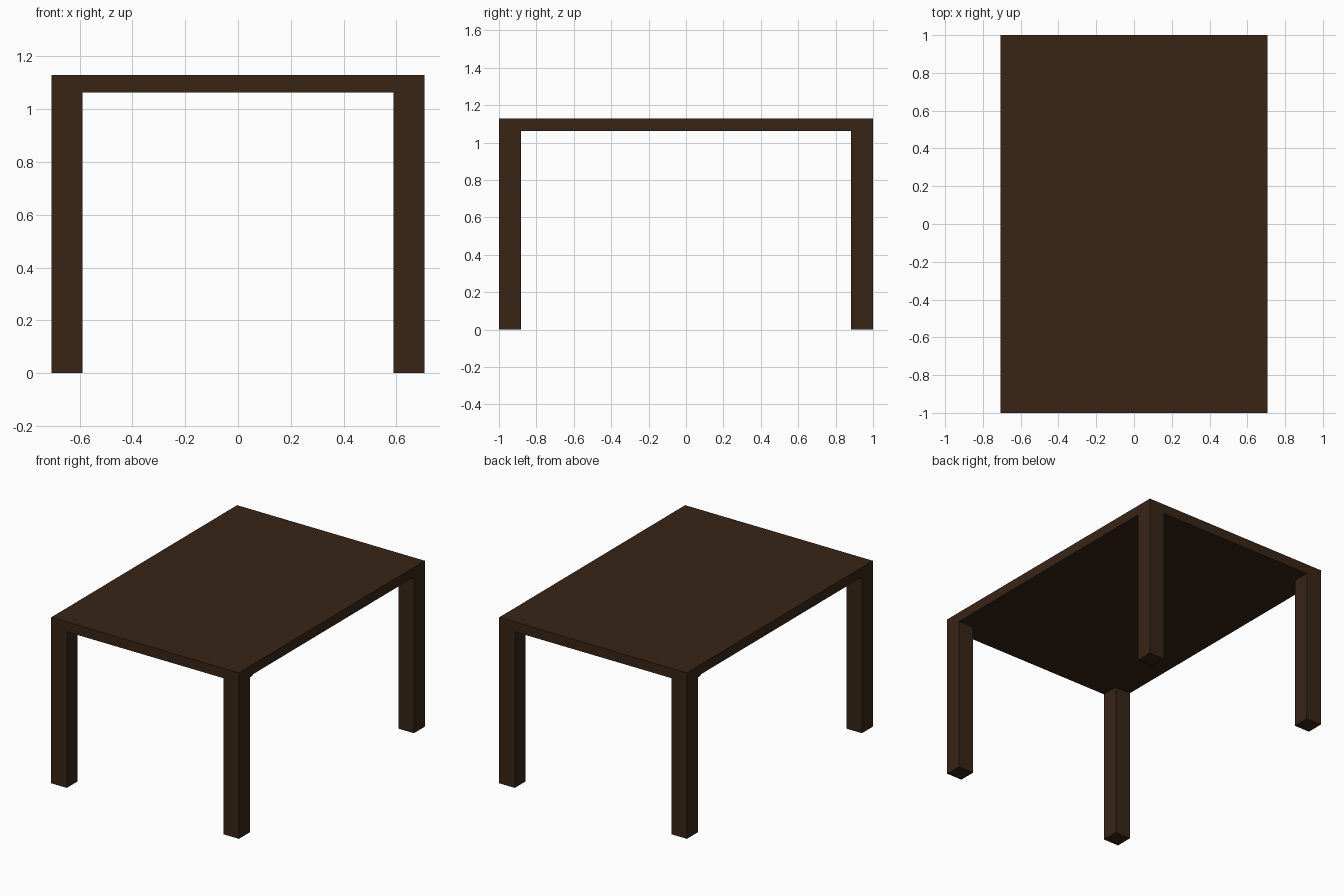
import bpy, bmesh, math
from mathutils import Matrix, Vector

if "Cube" in bpy.data.objects:
    bpy.data.objects.remove(bpy.data.objects["Cube"])

HALF_X, HALF_Y = 0.707, 1.0
TOP_Z, UNDER_Z = 1.13, 1.063
LEG = 0.117

bm = bmesh.new()

# Table top slab
bmesh.ops.create_cube(bm, size=1, matrix=Matrix.Translation((0, 0, (TOP_Z + UNDER_Z) / 2))
                      @ Matrix.Diagonal((2 * HALF_X, 2 * HALF_Y, TOP_Z - UNDER_Z, 1)))

# Cut lines that mark out the leg footprints
for axis, half in (((1, 0, 0), HALF_X), ((0, 1, 0), HALF_Y)):
    for side in (-1, 1):
        bmesh.ops.bisect_plane(bm, geom=bm.verts[:] + bm.edges[:] + bm.faces[:],
                               plane_co=Vector(axis) * side * (half - LEG), plane_no=axis)

# Four legs pulled down from the underside corners
bm.normal_update()
corners = []
for f in bm.faces:
    c = f.calc_center_median()
    if f.normal.z < -0.5 and abs(c.x) > HALF_X - LEG and abs(c.y) > HALF_Y - LEG:
        corners.append(f)
for f in bmesh.ops.extrude_discrete_faces(bm, faces=corners)["faces"]:
    for v in f.verts:
        v.co.z = 0

# Merge the leftover flat cuts
bmesh.ops.dissolve_limit(bm, angle_limit=math.radians(1), verts=bm.verts[:], edges=bm.edges[:])
bmesh.ops.recalc_face_normals(bm, faces=bm.faces[:])

mesh = bpy.data.meshes.new("table")
bm.to_mesh(mesh)
bm.free()
table = bpy.data.objects.new("table", mesh)
bpy.context.collection.objects.link(table)

# Dark brown wood
wood = bpy.data.materials.new("dark_wood")
wood.diffuse_color = (0.04, 0.018, 0.008, 1)
wood.use_nodes = True
wood.node_tree.nodes["Principled BSDF"].inputs["Base Color"].default_value = wood.diffuse_color
mesh.materials.append(wood)
